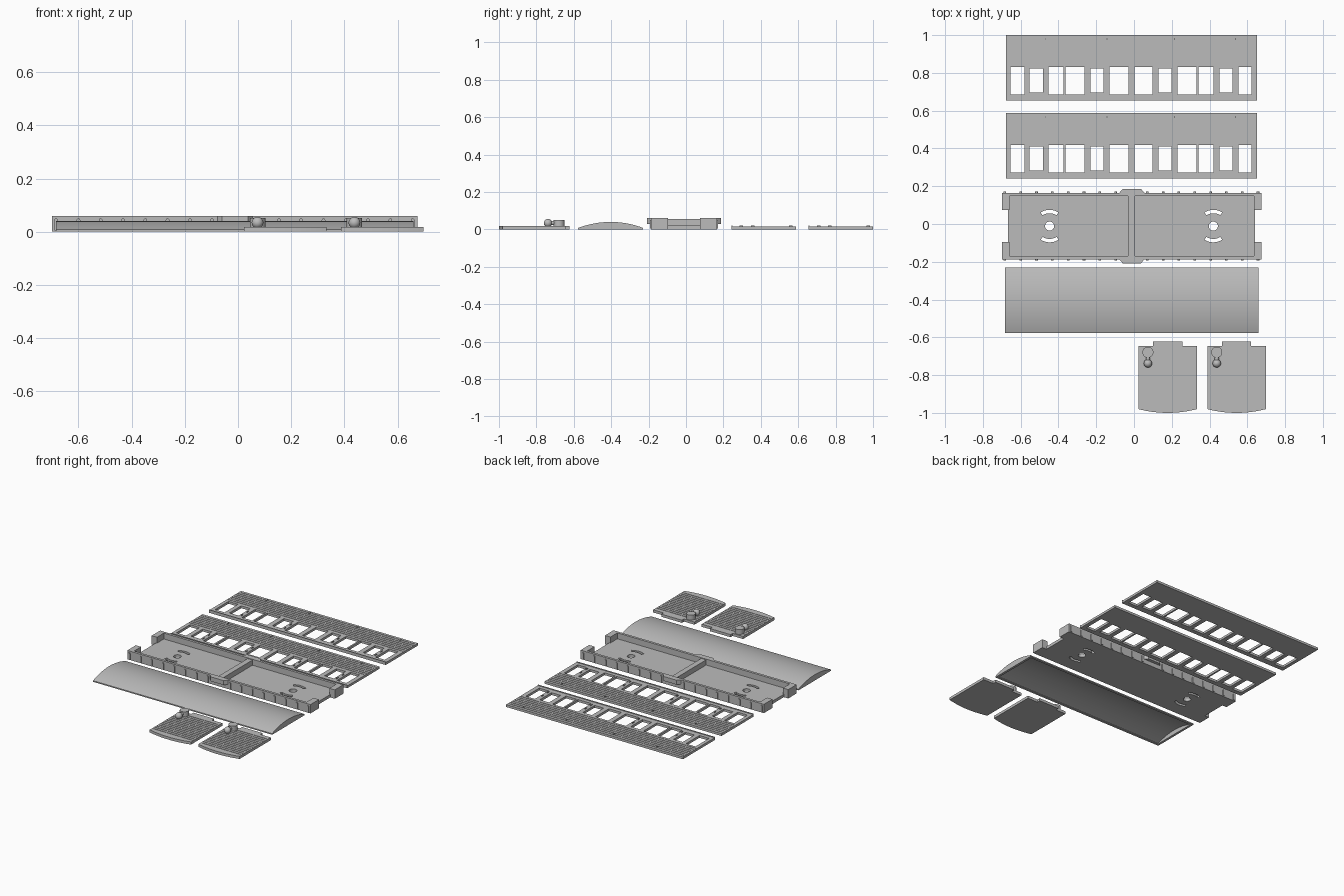
import bpy, bmesh
from math import sin, cos, pi, radians
from mathutils import Matrix, Vector

if "Cube" in bpy.data.objects:
    bpy.data.objects.remove(bpy.data.objects["Cube"], do_unlink=True)

grey = bpy.data.materials.new("grey_plastic")
grey.use_nodes = True
grey.diffuse_color = (0.5, 0.5, 0.5, 1)
grey.node_tree.nodes["Principled BSDF"].inputs["Base Color"].default_value = (0.5, 0.5, 0.5, 1)


def finish(name, bm, smooth=False):
    bmesh.ops.recalc_face_normals(bm, faces=bm.faces)
    mesh = bpy.data.meshes.new(name)
    bm.to_mesh(mesh)
    bm.free()
    mesh.materials.append(grey)
    ob = bpy.data.objects.new(name, mesh)
    bpy.context.collection.objects.link(ob)
    if smooth:
        bpy.ops.object.select_all(action='DESELECT')
        ob.select_set(True)
        bpy.context.view_layer.objects.active = ob
        bpy.ops.object.shade_smooth_by_angle(angle=radians(30))
    return ob


def add_box(bm, x0, x1, y0, y1, z0, z1):
    centre = Vector((x0 + x1, y0 + y1, z0 + z1)) / 2
    size = Matrix.Diagonal((x1 - x0, y1 - y0, z1 - z0, 1))
    bmesh.ops.create_cube(bm, size=1, matrix=Matrix.Translation(centre) @ size)


def add_prism(bm, points, direction):
    """Extrude a closed outline of 3D points along a direction."""
    face = bm.faces.new([bm.verts.new(p) for p in points])
    new = bmesh.ops.extrude_face_region(bm, geom=[face])["geom"]
    bmesh.ops.translate(bm, vec=direction, verts=[v for v in new if isinstance(v, bmesh.types.BMVert)])


def add_cylinder(bm, centre, r, depth, sides=32, axis='Z'):
    turn = Matrix.Rotation(pi / 2, 4, 'X') if axis == 'Y' else Matrix()
    bmesh.ops.create_cone(bm, cap_ends=True, segments=sides, radius1=r, radius2=r, depth=depth,
                          matrix=Matrix.Translation(centre) @ turn)


def cut(ob, cutter_bm):
    """Subtract the cutter and keep only the result."""
    cutter = finish("cutter", cutter_bm)
    cutter.hide_render = True
    mod = ob.modifiers.new("cut", 'BOOLEAN')
    mod.operation, mod.solver, mod.object = 'DIFFERENCE', 'EXACT', cutter
    bpy.context.view_layer.update()
    mesh = bpy.data.meshes.new_from_object(ob.evaluated_get(bpy.context.evaluated_depsgraph_get()))
    ob.modifiers.clear()
    ob.data = mesh
    bpy.data.objects.remove(cutter, do_unlink=True)


def add_grooves(bm, x0, x1, y0, y1, pitch, top):
    """Narrow horizontal grooves between the planks."""
    y = y0 + pitch
    while y < y1 - pitch / 2:
        add_box(bm, x0, x1, y - 0.002, y + 0.002, top - 0.005, top + 0.01)
        y += pitch


# Side walls: planked panels with a row of windows
narrow = [(-0.552, -0.483), (-0.23, -0.161), (0.13, 0.198), (0.452, 0.521)]
wide = [(-0.653, -0.581), (-0.452, -0.373), (-0.362, -0.262), (-0.13, -0.029),
        (0.003, 0.098), (0.23, 0.33), (0.341, 0.42), (0.552, 0.621)]
THICK = 0.016
for name, y0 in (("side_wall_outer", 0.655), ("side_wall_inner", 0.242)):
    bm = bmesh.new()
    add_box(bm, -0.677, 0.65, y0, y0 + 0.345, 0, THICK)
    wall = finish(name, bm)
    bm = bmesh.new()
    add_grooves(bm, -0.67, 0.643, y0 + 0.175, y0 + 0.345, 0.0213, THICK)
    cut(wall, bm)
    bm = bmesh.new()
    for a, b in wide:
        add_box(bm, a, b, y0 + 0.031, y0 + 0.176, -0.02, 0.05)
    for a, b in narrow:
        add_box(bm, a, b, y0 + 0.042, y0 + 0.168, -0.02, 0.05)
    cut(wall, bm)
    # Small handles and top rail
    bm = bmesh.new()
    for x in (-0.467, -0.143, 0.214, 0.538):
        for dy in (0.045, 0.105, 0.31):
            add_box(bm, x - 0.002, x + 0.002, y0 + dy, y0 + dy + 0.018, 0.01, 0.022)
    add_box(bm, -0.677, 0.65, y0, y0 + 0.006, 0.01, 0.02)
    finish(name + "_fittings", bm)

# Floor tray: thin floor with pivot holes and curved slots
YC = -0.011
bm = bmesh.new()
add_box(bm, -0.667, 0.641, YC - 0.165, YC + 0.165, 0, 0.02)
floor = finish("floor_plate", bm)
bm = bmesh.new()
for cx in (-0.447, 0.42):
    add_cylinder(bm, (cx, YC, 0), 0.024, 0.1)
    for side in (1, -1):
        arc = [radians(a) for a in range(57, 124, 6)]
        ring = [(0.086, a) for a in arc] + [(0.068, a) for a in reversed(arc)]
        add_prism(bm, [(cx + r * cos(a), YC + side * r * sin(a), -0.03) for r, a in ring], (0, 0, 0.1))
cut(floor, bm)

# Side sills with ribs and a widened middle
for name, s in (("left_sill", 1), ("right_sill", -1)):
    bm = bmesh.new()
    ya, yb = sorted((YC + s * 0.159, YC + s * 0.176))
    add_box(bm, -0.70, 0.675, ya, yb, 0, 0.06)
    outline = [(-0.083, 0.17), (-0.06, 0.197), (0.037, 0.197), (0.06, 0.17)]
    add_prism(bm, [(x, YC + s * y, 0.03) for x, y in outline], (0, 0, 0.03))
    for i in range(17):
        x = -0.684 + i * 0.0838
        if abs(x + 0.012) > 0.08:
            ya, yb = sorted((YC + s * 0.17, YC + s * 0.182))
            add_box(bm, x - 0.007, x + 0.007, ya, yb, 0.004, 0.043)
            add_cylinder(bm, (x, (ya + yb) / 2, 0.043), 0.007, yb - ya, 12, 'Y')
    finish(name, bm)

# Corner brackets and the cross beam
bm = bmesh.new()
for x0, x1 in ((-0.70, -0.66), (0.634, 0.675)):
    for s in (1, -1):
        ya, yb = sorted((YC + s * 0.085, YC + s * 0.176))
        add_box(bm, x0, x1, ya, yb, 0, 0.06)
finish("corner_brackets", bm)
bm = bmesh.new()
add_box(bm, -0.032, 0.005, YC - 0.16, YC + 0.16, 0.01, 0.055)
finish("cross_beam", bm)


# Roof: shallow arch, hollow underneath
def add_arch(bm, x0, x1, half, edge, peak, base):
    steps = 24
    pts = [(x0, -0.403 - half, base), (x0, -0.403 + half, base)]
    for i in range(steps + 1):
        t = 1 - 2 * i / steps
        pts.append((x0, -0.403 + half * t, edge + (peak - edge) * (1 - t * t)))
    add_prism(bm, pts, (x1 - x0, 0, 0))


bm = bmesh.new()
add_arch(bm, -0.684, 0.66, 0.174, 0.008, 0.04, 0)
roof = finish("roof", bm, smooth=True)
bm = bmesh.new()
add_arch(bm, -0.668, 0.644, 0.158, 0.004, 0.031, -0.02)
cut(roof, bm)

# End walls with a curved top edge, lower tab and brake fittings
for name, cx in (("end_wall_left", 0.1785), ("end_wall_right", 0.543)):
    bm = bmesh.new()
    pts = [(0.155, -0.645), (0.077, -0.645), (0.077, -0.622),
           (-0.077, -0.622), (-0.077, -0.645), (-0.155, -0.645)]
    for i in range(17):
        t = -1 + i / 8
        pts.append((0.155 * t, -0.98 - 0.02 * (1 - t * t)))
    add_prism(bm, [(cx + x, y, 0) for x, y in pts], (0, 0, 0.018))
    panel = finish(name, bm)
    bm = bmesh.new()
    add_grooves(bm, cx - 0.148, cx + 0.148, -0.975, -0.645, 0.0213, 0.018)
    cut(panel, bm)
    bx = cx - 0.105
    bm = bmesh.new()
    add_cylinder(bm, (bx, -0.679, 0.033), 0.029, 0.036)
    add_cylinder(bm, (bx, -0.715, 0.034), 0.011, 0.05, 16, 'Y')
    bmesh.ops.create_uvsphere(bm, u_segments=24, v_segments=12, radius=0.022,
                              matrix=Matrix.Translation((bx, -0.738, 0.034)))
    finish(name + "_brake_fitting", bm, smooth=True)
